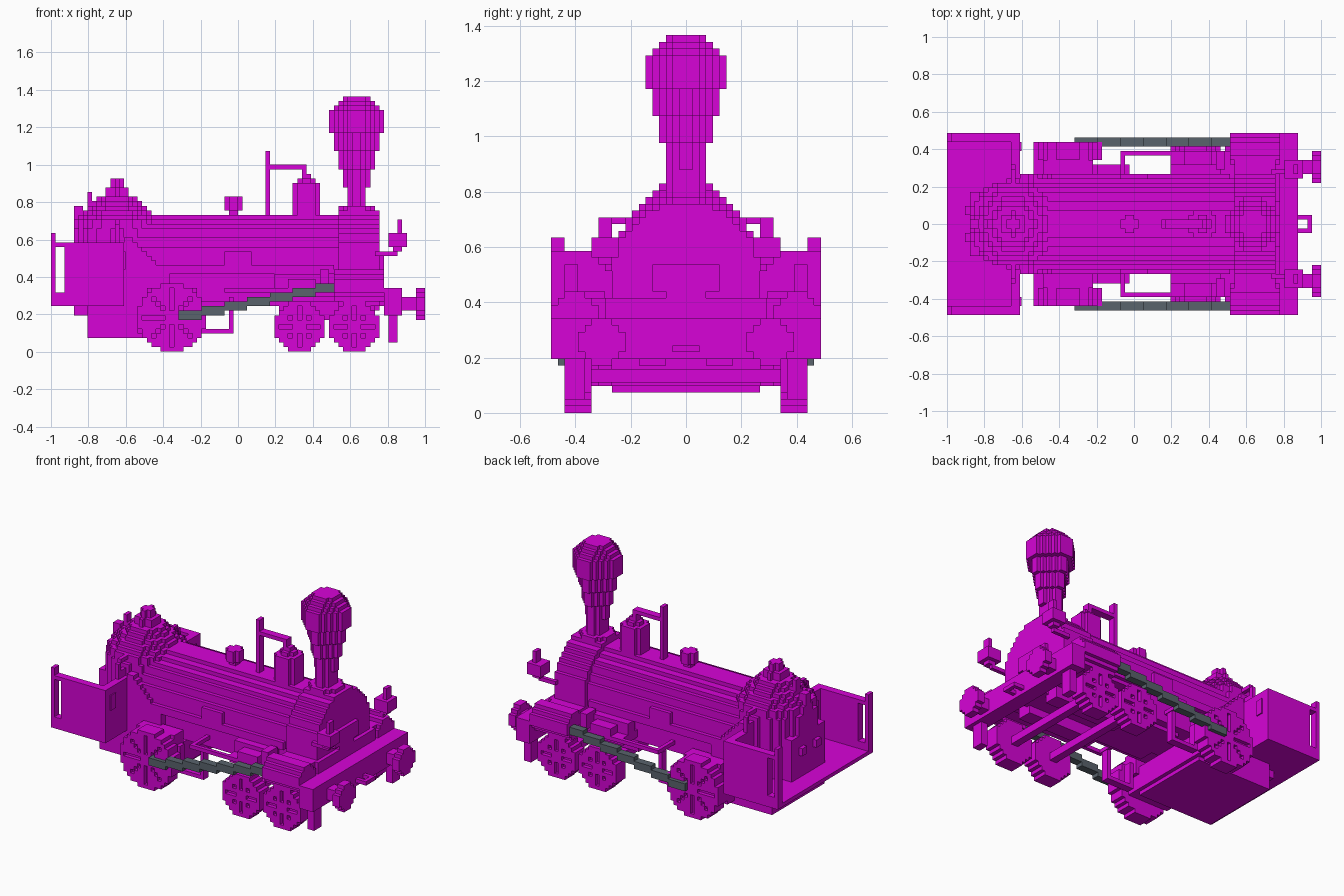
import bpy
import bmesh
import math

if "Cube" in bpy.data.objects:
    bpy.data.objects.remove(bpy.data.objects["Cube"], do_unlink=True)

U = 1 / 41  # size of one cubic block; all sizes below are in blocks


def material(name, color):
    m = bpy.data.materials.new(name)
    m.use_nodes = True
    m.diffuse_color = color
    m.node_tree.nodes["Principled BSDF"].inputs["Base Color"].default_value = color
    return m


MAGENTA = material("magenta", (0.68, 0.001, 0.68, 1))
STEEL = material("steel grey", (0.1, 0.125, 0.15, 1))


def build(name, boxes, mat=MAGENTA):
    """One object from boxes given as (x0, x1, y0, y1, z0, z1)."""
    bm = bmesh.new()
    for x0, x1, y0, y1, z0, z1 in boxes:
        cube = bmesh.ops.create_cube(bm, size=1)["verts"]
        bmesh.ops.scale(bm, verts=cube, vec=((x1 - x0) * U, (y1 - y0) * U, (z1 - z0) * U))
        bmesh.ops.translate(bm, verts=cube, vec=((x0 + x1) / 2 * U, (y0 + y1) / 2 * U, (z0 + z1) / 2 * U))
    me = bpy.data.meshes.new(name)
    bm.to_mesh(me)
    bm.free()
    me.materials.append(mat)
    ob = bpy.data.objects.new(name, me)
    bpy.context.collection.objects.link(ob)
    return ob


def pair(name, boxes, mat=MAGENTA):
    """Build the boxes on the left side and mirrored on the right."""
    build("left_" + name, boxes, mat)
    build("right_" + name, [(a, b, -d, -c, e, f) for a, b, c, d, e, f in boxes], mat)


def disc(axis, cu, cv, r, lo, hi):
    """Stepped round bar along an axis, made of one box for each row."""
    out = []
    for row in range(math.floor(cv - r), math.ceil(cv + r)):
        d = row + 0.5 - cv
        if abs(d) >= r:
            continue
        w = math.sqrt(r * r - d * d)
        u0, u1 = math.ceil(cu - w - 0.5), math.floor(cu + w - 0.5) + 1
        if u1 > u0:
            out.append({"x": (lo, hi, u0, u1, row, row + 1),
                        "y": (u0, u1, lo, hi, row, row + 1),
                        "z": (u0, u1, row, row + 1, lo, hi)}[axis])
    return out


def round_stack(cx, layers):
    """Turned shape on the centre line from (radius, bottom, top) layers."""
    return [b for r, z0, z1 in layers for b in disc("z", cx, 0, r, z0, z1)]


def eight_sided_stack(cx, layers):
    """Shape with stepped diagonal corners from (half width, corner, bottom, top) layers."""
    out = []
    for n, corner, z0, z1 in layers:
        for row in range(-n, n):
            w = min(n, corner - max(-row, row + 1))
            out.append((cx - w, cx + w, row, row + 1, z0, z1))
    return out


# Boiler, smokebox and door
build("boiler", disc("x", 0, 20, 10.1, -24, 23))
build("smokebox", disc("x", 0, 20, 11.1, 22, 31))
build("smokebox_door", [(31, 32, -5, 5, 18, 22), (31, 32, -3, 3, 17, 18)])
build("smokebox_saddle", [(22, 31, -9, 9, 10, 16), (23, 32, -12, 12, 14, 17)])
pair("boiler_panel", [(-3, 3, 9, 11, 18, 22), (-18, 21, 9, 11, 17, 19)])

# Chimney with bulb top
build("chimney", eight_sided_stack(26, [
    (4, 6, 30, 32), (3, 4, 36, 40), (4, 5, 40, 44), (5, 6, 44, 48),
    (6, 8, 48, 53), (5, 7, 53, 54), (4, 6, 54, 55), (3, 5, 55, 56)])
    + [(24, 28, -2, 2, 32, 36), (25, 27, -3, 3, 32, 36)])

# Round firebox with stepped dome
build("firebox", round_stack(-26.5, [
    (9.7, 10, 27), (9.2, 27, 29), (8.2, 29, 30), (7.2, 30, 31), (6.2, 31, 32),
    (5.2, 32, 33), (4.2, 33, 34), (2.6, 34, 36), (1.6, 36, 38)]))
build("firebox_backhead", [(-36, -28, -7, 7, 11, 22), (-36, -34, -1, 1, 22, 32),
                           (-33, -32, -1, 1, 29, 35), (-37, -36, -4, -2, 17, 19),
                           (-37, -36, 2, 4, 17, 19)])
pair("firebox_handle", [(-27, -26, 9, 12, 28, 29), (-27, -26, 12, 13, 24, 28),
                        (-27, -26, 9, 13, 24, 26)])
pair("firebox_skirt", [(-25, -23 + i, 8, 11, 24 - i, 25 - i) for i in range(9)]
     + [(-25, -15, 8, 11, 10, 16)])

# Sand dome, whistle pipe and safety valve
build("sand_dome", eight_sided_stack(15, [(3, 5, 30, 37), (2, 3, 37, 38), (1, 2, 38, 39)]))
build("whistle_pipe", [(6, 7, -1, 1, 30, 44), (7, 15, -1, 1, 40, 41), (14, 15, -1, 1, 38, 40)])
build("safety_valve", [(-2, 0, -1, 1, 29, 31)] + eight_sided_stack(-1, [(2, 3, 31, 34)]))

# Open cab: floor, front wall, side sheets with a slot, rear posts
build("cab_floor", [(-41, -25, -20, 20, 10, 11)])
pair("cab_side", [(-38, -25, 18, 20, 10, 24), (-40, -38, 18, 20, 10, 13),
                  (-40, -38, 18, 20, 23, 24), (-41, -40, 18, 20, 10, 26)])
pair("cab_front_wall", [(-27, -25, 6, 19, 10, 24)])
pair("cab_front_plate", [(-25, -24.7, 16, 18, 18, 22)])
build("ash_pan", [(-33, -11, -11, 11, 3, 10), (-22, -10, -14, 14, 4, 10),
                  (-36, -33, -9, 9, 8, 10)])

# Main frame and running gear supports
build("main_frame", [(-20, 32, -9, 9, 11, 17), (-8, 33, -7, -3, 10, 11),
                     (-8, 33, 3, 7, 10, 11), (9, 30, -7, -3, 7, 10),
                     (9, 30, 3, 7, 7, 10)])
pair("brake_hanger", [(-8, -1, 11, 13, 4, 5), (-2, -1, 11, 13, 4, 12), (-9, -8, 11, 13, 4, 11)])
pair("side_rail", [(-3, -2, 8, 16, 13, 14), (-3, 22, 15, 16, 13, 14), (8, 22, 9, 15, 12, 14)])
pair("valve_gear", [(8, 19, 10, 13, 14, 17), (11, 17, 13, 16, 14, 16), (18, 20, 12, 16, 14, 18)])
pair("rear_axle_box", [(-20, -9, 10, 14, 8, 14)])


def wheel(cx, r):
    """Disc whose outer layer leaves eight radial slots between hub and rim."""
    boxes = disc("y", cx, r, r + 0.05, 14, 17)
    n = math.ceil(r)
    for i in range(-n, n + 1):
        for k in range(-n, n + 1):
            d = math.hypot(i, k)
            slot = (i == 0 or k == 0 or abs(i) == abs(k)) and 1.5 < d < r - 1.4
            if d <= r and not slot:
                boxes.append((cx + i - 0.5, cx + i + 0.5, 17, 18, r + k - 0.5, r + k + 0.5))
    return boxes


for label, cx, r in (("driving_wheel", -14.5, 7.5), ("middle_wheel", 13.5, 5.5), ("front_wheel", 25.5, 5.5)):
    pair(label, wheel(cx, r))
    build(label + "_axle", [(cx - 1, cx + 1, -14, 14, r - 1, r + 1)])

# Stepped connecting rods
pair("connecting_rod", [(-13 + 5 * i, -8 + 5 * i, 17, 19, 7 + i, 9 + i) for i in range(7)], STEEL)

# Cylinders and front deck
pair("cylinder", disc("x", 16.5, 14.5, 3.6, 21, 32) + [(22, 31, 9, 17, 12, 17)])
build("front_deck", [(28, 33, -20, 20, 13, 14)])
build("buffer_beam", [(32, 36, -20, 20, 8, 14)])
pair("buffer", [(36, 39, 11, 14, 9, 12)] + disc("x", 12.5, 10.5, 3.6, 39, 41))
pair("rail_guard", [(33, 35, 15, 18, 2, 8)])
build("coupling_loop", [(36, 38, -2, -1, 9, 10), (36, 38, 1, 2, 9, 10), (38, 39, -2, 2, 9, 10)])

# Lanterns on brackets
pair("lantern", [(33, 37, 10, 14, 23, 26), (35, 36, 11, 13, 26, 29), (34, 36, 11, 13, 22, 23),
                 (30, 35, 11, 12, 21, 22), (30, 31, 9, 12, 21, 22)])
